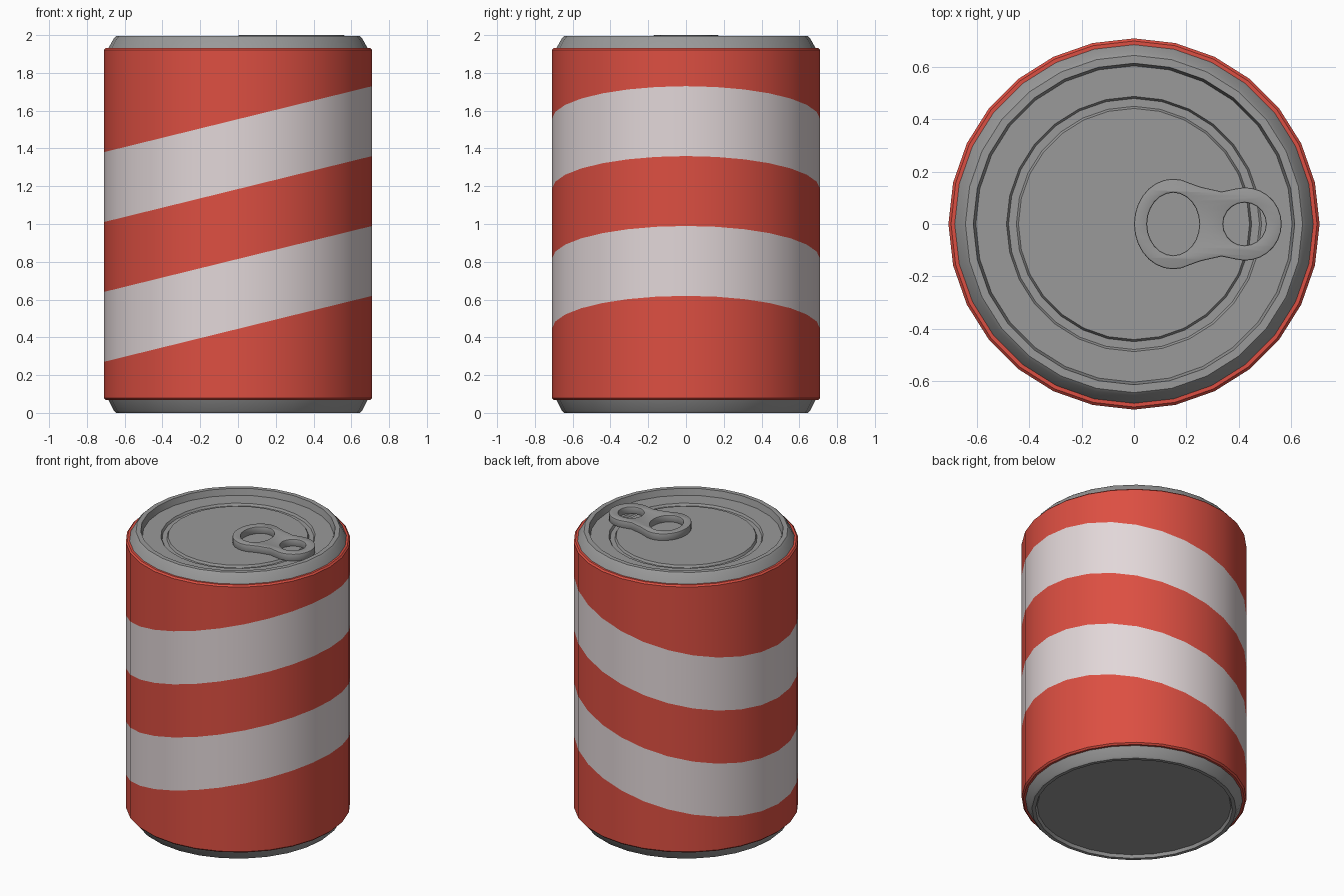
import bpy, bmesh, math
from mathutils import Vector

if "Cube" in bpy.data.objects:
    bpy.data.objects.remove(bpy.data.objects["Cube"])

SIDES = 28


def material(name, rgb):
    m = bpy.data.materials.new(name)
    m.diffuse_color = (*rgb, 1)
    m.use_nodes = True
    m.node_tree.nodes["Principled BSDF"].inputs["Base Color"].default_value = m.diffuse_color
    return m


RED = material("red paint", (0.72, 0.078, 0.054))
WHITE = material("pale stripe", (0.76, 0.68, 0.69))
METAL = material("grey metal", (0.32, 0.32, 0.32))


def smooth(obj, angle=35):
    bpy.ops.object.select_all(action='DESELECT')
    obj.select_set(True)
    bpy.context.view_layer.objects.active = obj
    bpy.ops.object.shade_smooth_by_angle(angle=math.radians(angle))


def lathe(profile):
    """Revolve (radius, z) points, listed bottom to top along the outside."""
    bm = bmesh.new()
    rings = []
    for r, z in profile:
        if r == 0:
            rings.append([bm.verts.new((0, 0, z))] * SIDES)
        else:
            rings.append([bm.verts.new((r * math.cos(2 * math.pi * i / SIDES),
                                        r * math.sin(2 * math.pi * i / SIDES), z))
                          for i in range(SIDES)])
    for a, b in zip(rings, rings[1:]):
        for i in range(SIDES):
            j = (i + 1) % SIDES
            loop = list(dict.fromkeys((a[i], a[j], b[j], b[i])))
            bm.faces.new(loop)
    return bm


def finish(name, bm, mats):
    me = bpy.data.meshes.new(name)
    bm.to_mesh(me)
    bm.free()
    for m in mats:
        me.materials.append(m)
    obj = bpy.data.objects.new(name, me)
    bpy.context.collection.objects.link(obj)
    smooth(obj)
    return obj


# Painted body, cut by tilted planes into diagonal stripes
SLOPE = 0.246
CUTS = (0.445, 0.815, 1.185, 1.555)
bm = lathe([(0.675, 0.068), (0.70, 0.068), (0.71, 0.078),
            (0.71, 1.922), (0.70, 1.932), (0.675, 1.932)])
for c in CUTS:
    bmesh.ops.bisect_plane(bm, geom=bm.verts[:] + bm.edges[:] + bm.faces[:],
                           plane_co=(0, 0, c), plane_no=Vector((-SLOPE, 0, 1)).normalized())
for f in bm.faces:
    p = f.calc_center_median()
    h = p.z - SLOPE * p.x
    f.material_index = sum(h > c for c in CUTS) % 2
finish("can_body", bm, [RED, WHITE])

# Lid: sloped shoulder, rim, recessed panel with a ring groove
P = 1.95
finish("lid", lathe([(0.687, 1.93), (0.657, 1.983), (0.645, 1.994), (0.615, 1.994),
                     (0.605, P), (0.488, P), (0.48, P - 0.015),
                     (0.45, P - 0.015), (0.442, P), (0, P)]), [METAL])

# Base: sloped foot with a shallow recess
finish("base", lathe([(0, 0.02), (0.612, 0.02), (0.622, 0.0), (0.645, 0.0),
                      (0.657, 0.012), (0.687, 0.07)]), [METAL])


# Pull tab: outline with two finger holes, extruded from a flat curve
def arc(cx, rx, ry, start, end, n):
    return [(cx + rx * math.cos(math.radians(start + (end - start) * i / n)),
             ry * math.sin(math.radians(start + (end - start) * i / n)))
            for i in range(n + 1)]


outline = (arc(0.15, 0.15, 0.173, 65, 295, 18) + [(0.255, -0.142), (0.335, -0.124)]
           + arc(0.425, 0.14, 0.14, -105, 105, 16) + [(0.335, 0.124), (0.255, 0.142)])
holes = [arc(0.15, 0.1, 0.12, 0, 360, 24)[:-1], arc(0.423, 0.082, 0.082, 0, 360, 20)[:-1]]

cu = bpy.data.curves.new("pull_tab", 'CURVE')
cu.dimensions = '2D'
cu.fill_mode = 'BOTH'
for pts in [outline] + holes:
    s = cu.splines.new('POLY')
    s.points.add(len(pts) - 1)
    for sp, (x, y) in zip(s.points, pts):
        sp.co = (x, y, 0, 1)
    s.use_cyclic_u = True
BEVEL = 0.006
cu.bevel_depth = BEVEL
cu.bevel_resolution = 1
cu.offset = -BEVEL
cu.extrude = 0.025 - BEVEL
cu.materials.append(METAL)
tab = bpy.data.objects.new("pull_tab", cu)
bpy.context.collection.objects.link(tab)
tab.location.z = 1.975
bpy.ops.object.select_all(action='DESELECT')
tab.select_set(True)
bpy.context.view_layer.objects.active = tab
bpy.ops.object.convert(target='MESH')
tab = bpy.context.view_layer.objects.active
bm = bmesh.new()
bm.from_mesh(tab.data)
bmesh.ops.remove_doubles(bm, verts=bm.verts, dist=0.0005)
bmesh.ops.recalc_face_normals(bm, faces=bm.faces)
bm.to_mesh(tab.data)
bm.free()
smooth(tab)
